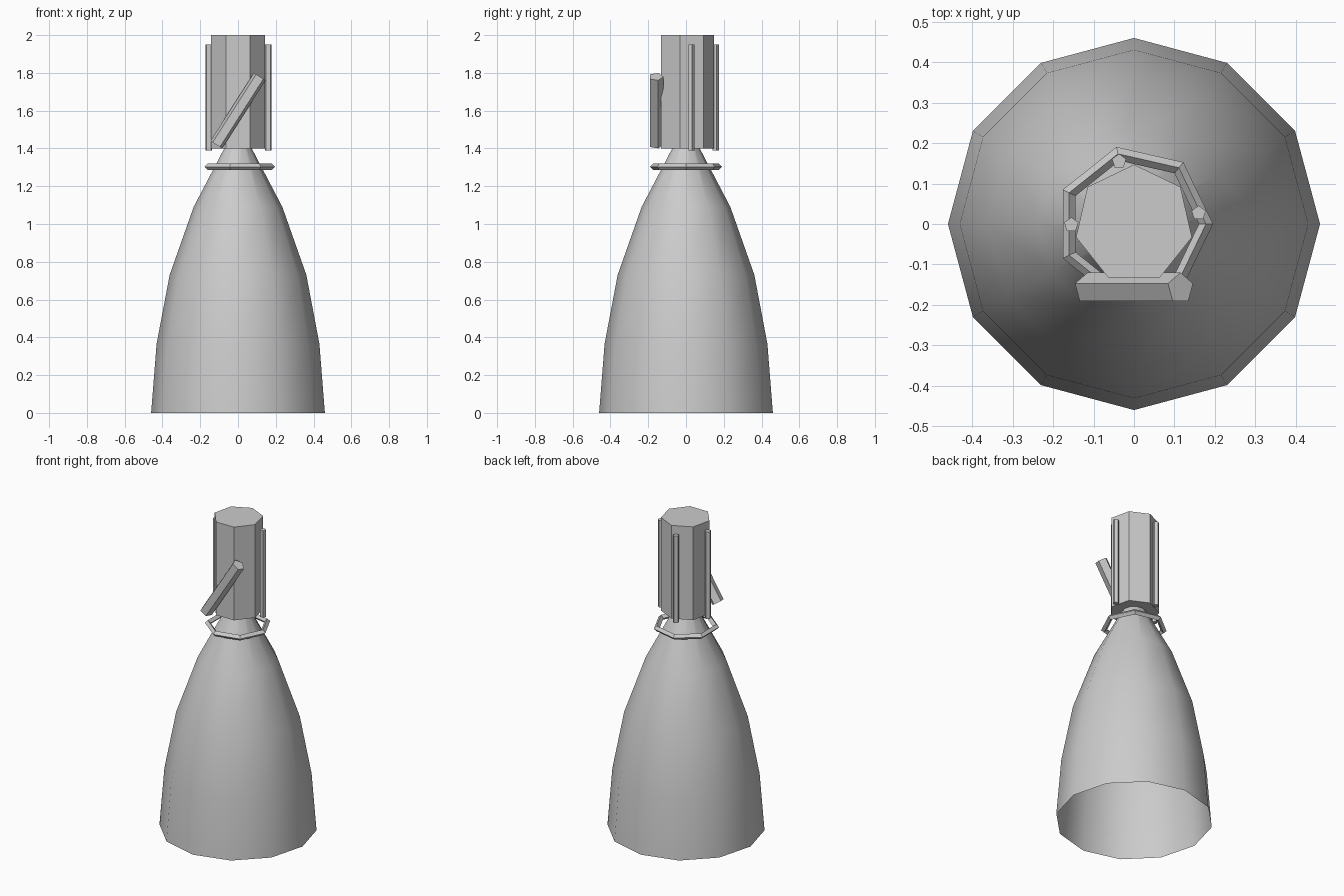
import bpy, bmesh, math
from mathutils import Vector

if "Cube" in bpy.data.objects:
    bpy.data.objects.remove(bpy.data.objects["Cube"])

grey = bpy.data.materials.new("light_grey_metal")
grey.diffuse_color = (0.6, 0.6, 0.6, 1)
grey.use_nodes = True
grey.node_tree.nodes["Principled BSDF"].inputs["Base Color"].default_value = grey.diffuse_color


def make(name, bm, smooth=False):
    bmesh.ops.recalc_face_normals(bm, faces=bm.faces)
    mesh = bpy.data.meshes.new(name)
    bm.to_mesh(mesh)
    bm.free()
    mesh.materials.append(grey)
    for p in mesh.polygons:
        p.use_smooth = smooth
    obj = bpy.data.objects.new(name, mesh)
    bpy.context.collection.objects.link(obj)
    return obj


def loft(bm, rings, closed=False, caps=False):
    """Skin a list of vertex rings with quads."""
    n = len(rings[0])
    pairs = list(zip(rings, rings[1:]))
    if closed:
        pairs.append((rings[-1], rings[0]))
    for a, b in pairs:
        for i in range(n):
            j = (i + 1) % n
            bm.faces.new((a[i], a[j], b[j], b[i]))
    if caps:
        bm.faces.new(rings[0][::-1])
        bm.faces.new(rings[-1])


def prism(name, start, end, radius, sides, up=Vector((0, 1, 0))):
    """Straight rod between two points, with one corner pointing along up."""
    a, b = Vector(start), Vector(end)
    side = up.cross((b - a).normalized())
    bm = bmesh.new()
    rings = []
    for c in (a, b):
        ring = []
        for i in range(sides):
            t = math.tau * i / sides
            ring.append(bm.verts.new(c + radius * (math.cos(t) * up + math.sin(t) * side)))
        rings.append(ring)
    loft(bm, rings, caps=True)
    return make(name, bm)


# Bell nozzle: open twelve-sided smooth shell
profile = [(0.46, 0), (0.431, 0.365), (0.362, 0.73), (0.235, 1.09), (0.044, 1.455)]
bm = bmesh.new()
rings = [[bm.verts.new((r * math.cos(math.tau * i / 12), r * math.sin(math.tau * i / 12), z))
          for i in range(12)] for r, z in profile]
loft(bm, rings)
make("bell_nozzle", bm, smooth=True)

# Seven-sided combustion chamber
prism("combustion_chamber", (0, 0, 1.4), (0, 0, 2.0), 0.147, 7)

# Manifold ring around the throat: seven sides, diamond section
bm = bmesh.new()
rings = []
for i in range(7):
    t = math.tau * i / 7
    ring = []
    for k in range(4):
        s = math.tau * k / 4
        r = 0.178 + 0.0175 * math.cos(s)
        ring.append(bm.verts.new((r * math.cos(t), r * math.sin(t), 1.303 + 0.0175 * math.sin(s))))
    rings.append(ring)
loft(bm, rings, closed=True)
make("manifold_ring", bm)

# Upright feed pipes
for n, (x, y) in enumerate([(-0.155, -0.002), (-0.037, 0.155), (0.16, 0.027)], 1):
    prism(f"feed_pipe_{n}", (x, y, 1.39), (x, y, 1.95), 0.0185, 5)

# Slanted pump pipe on the front
prism("slanted_pipe", (-0.115, -0.159, 1.42), (0.115, -0.159, 1.78), 0.0387, 5)
